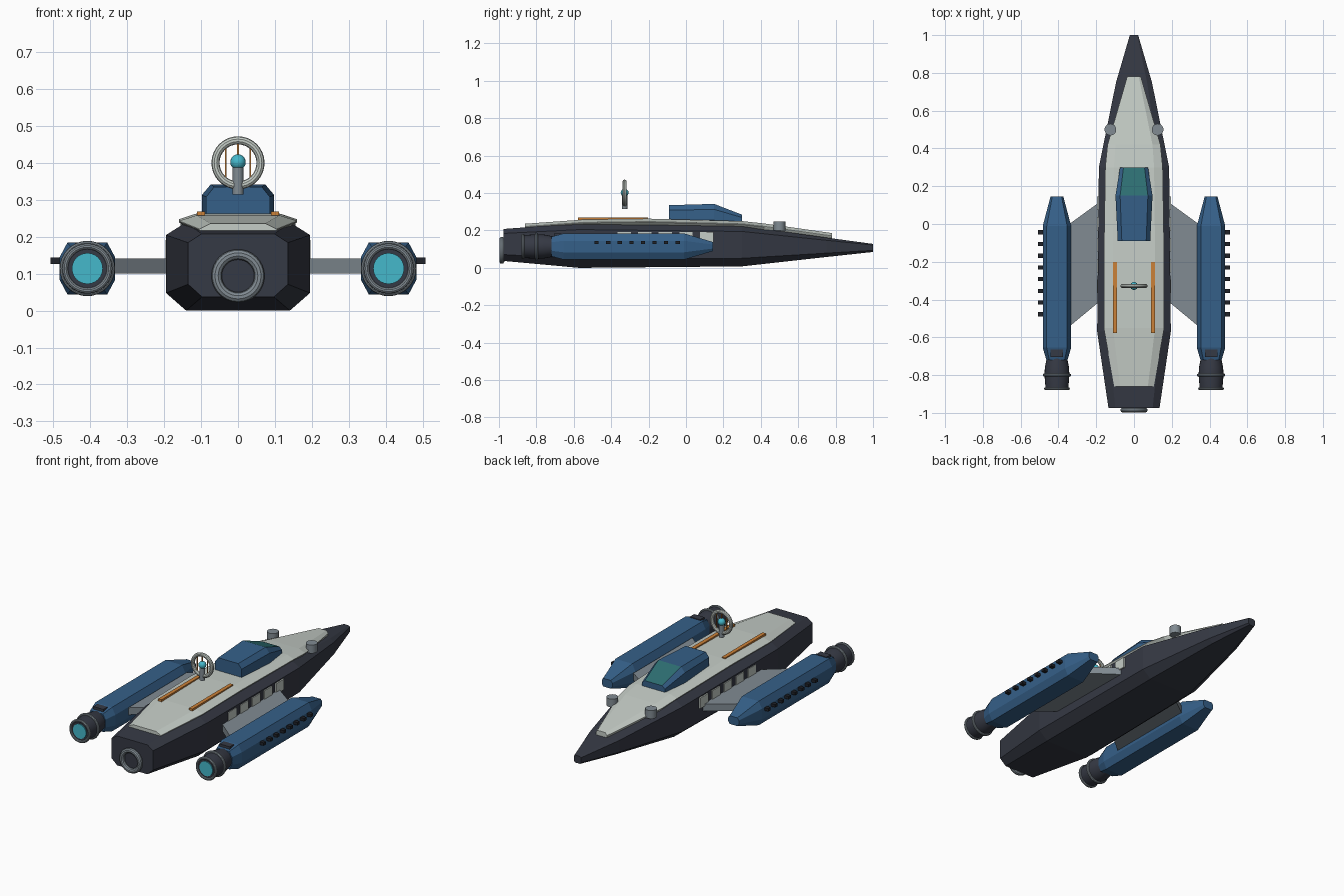
import bpy, bmesh, math
from mathutils import Matrix, Vector

if "Cube" in bpy.data.objects:
    bpy.data.objects.remove(bpy.data.objects["Cube"])


def material(name, rgb):
    m = bpy.data.materials.new(name)
    m.diffuse_color = (*rgb, 1)
    m.use_nodes = True
    m.node_tree.nodes["Principled BSDF"].inputs["Base Color"].default_value = m.diffuse_color
    return m


DARK = material("dark hull", (0.036, 0.041, 0.058))
BLACK = material("black port", (0.014, 0.016, 0.022))
BLUE = material("blue paint", (0.036, 0.117, 0.25))
GREY = material("mid grey", (0.22, 0.26, 0.29))
LIGHT = material("pale plating", (0.56, 0.61, 0.57))
ORANGE = material("orange trim", (0.6, 0.22, 0.04))
CYAN = material("cyan glow", (0.06, 0.48, 0.6))
GLASS = material("teal glass", (0.026, 0.155, 0.165))


def finish(name, bm, mat, smooth=False):
    bmesh.ops.recalc_face_normals(bm, faces=bm.faces)
    me = bpy.data.meshes.new(name)
    bm.to_mesh(me)
    bm.free()
    me.materials.append(mat)
    if smooth:
        for p in me.polygons:
            p.use_smooth = True
        me.set_sharp_from_angle(angle=math.radians(35))
    ob = bpy.data.objects.new(name, me)
    bpy.context.collection.objects.link(ob)
    return ob


def skin(bm, rings, closed=False):
    vs = [[bm.verts.new(p) for p in r] for r in rings]
    n = len(vs[0])
    pairs = list(zip(vs, vs[1:])) + ([(vs[-1], vs[0])] if closed else [])
    for a, b in pairs:
        for i in range(n):
            j = (i + 1) % n
            bm.faces.new((a[i], a[j], b[j], b[i]))
    if not closed:
        bm.faces.new(vs[0])
        bm.faces.new(vs[-1])


def loft(name, sections, mat, bottom, top, cx=0):
    """Eight-sided body along y; sections are (y, half width, low z, high z).
    bottom and top give the chamfer (width fraction, height fraction)."""
    rings = []
    for y, w, lo, hi in sections:
        h = hi - lo
        half = [(w * (1 - bottom[0]), lo), (w, lo + h * bottom[1]),
                (w, hi - h * top[1]), (w * (1 - top[0]), hi)]
        pts = half + [(-x, z) for x, z in reversed(half)]
        rings.append([(cx + x, y, z) for x, z in pts])
    bm = bmesh.new()
    skin(bm, rings)
    return finish(name, bm, mat)


def box(name, c, s, mat):
    bm = bmesh.new()
    bmesh.ops.create_cube(bm, size=1, matrix=Matrix.Translation(c) @ Matrix.Diagonal((*s, 1)))
    return finish(name, bm, mat)


def lathe(name, c, profile, mat, axis="y", n=24):
    """Turn (position along axis, radius) points about an axis through c."""
    rings = []
    for t, r in profile:
        ring = []
        for i in range(n):
            a = 2 * math.pi * i / n
            u, v = r * math.cos(a), r * math.sin(a)
            ring.append(Vector(c) + Vector((u, t, v) if axis == "y" else (u, v, t)))
        rings.append(ring)
    bm = bmesh.new()
    skin(bm, rings)
    return finish(name, bm, mat, True)


def ring(name, c, R, r, mat, n=32, m=10):
    """Torus facing along y."""
    rings = []
    for i in range(n):
        a = 2 * math.pi * i / n
        out = Vector((math.cos(a), 0, math.sin(a)))
        rings.append([Vector(c) + out * (R + r * math.cos(2 * math.pi * k / m))
                      + Vector((0, r * math.sin(2 * math.pi * k / m), 0)) for k in range(m)])
    bm = bmesh.new()
    skin(bm, rings, True)
    return finish(name, bm, mat, True)


# Main hull and raised deck plating
loft("hull", [(-0.975, 0.135, 0.037, 0.208), (-0.57, 0.195, 0, 0.238),
              (0.3, 0.186, 0.008, 0.225), (0.75, 0.095, 0.058, 0.162),
              (1.0, 0.022, 0.085, 0.128)], DARK, (0.28, 0.2), (0.27, 0.14))
loft("deck", [(-0.86, 0.105, 0.2, 0.236), (-0.55, 0.16, 0.222, 0.258),
              (-0.2, 0.16, 0.226, 0.263), (0.3, 0.152, 0.215, 0.25),
              (0.42, 0.14, 0.2, 0.237), (0.78, 0.036, 0.15, 0.186)],
     LIGHT, (0.12, 0.5), (0.3, 0.42))

# Stern thruster
ring("stern_thruster_ring", (0, -0.985, 0.094), 0.058, 0.014, GREY)

# Cabin with a sloping windscreen
cabin = loft("cabin", [(-0.09, 0.086, 0.245, 0.335), (0.15, 0.098, 0.245, 0.342),
                       (0.3, 0.074, 0.235, 0.284)], BLUE, (0.1, 0.1), (0.25, 0.3))
cabin.data.materials.append(GLASS)
for p in cabin.data.polygons:
    if p.center.y > 0.16 and p.normal.z > 0.6 and abs(p.normal.x) < 0.1:
        p.material_index = 1

# Antenna: post, glowing ball, hoop and wires
AY = -0.328
lathe("antenna_post", (0, AY, 0), [(0.315, 0.015), (0.39, 0.015)], GREY, "z", 16)
bm = bmesh.new()
bmesh.ops.create_uvsphere(bm, u_segments=16, v_segments=10, radius=0.021,
                          matrix=Matrix.Translation((0, AY, 0.402)))
finish("antenna_ball", bm, CYAN, True)
ring("antenna_hoop", (0, AY, 0.4), 0.061, 0.011, LIGHT)
for x in (-0.033, 0, 0.033):
    box("antenna_wire", (x, AY, 0.4), (0.005, 0.005, 0.104), ORANGE)

for s in (-1, 1):
    # Deck fittings
    box("deck_rail", (s * 0.1, -0.39, 0.263), (0.022, 0.375, 0.012), ORANGE)
    lathe("sensor_disc", (s * 0.125, 0.5, 0), [(0.2, 0.031), (0.248, 0.031)], GREY, "z", 20)

    # Pale panels along the hull sides
    for i in range(5):
        box("side_panel", (s * 0.186, -0.33 + 0.11 * i, 0.16), (0.02, 0.072, 0.062), LIGHT)

    # Wing strut
    plan = [(0.17, 0.125), (0.345, -0.002), (0.345, -0.545), (0.17, -0.4)]
    bm = bmesh.new()
    skin(bm, [[(s * x, y, z) for x, y in plan] for z in (0.1, 0.141)])
    finish("wing", bm, GREY)

    # Side pod
    px, pz = s * 0.408, 0.114
    loft("pod", [(-0.72, 0.056, 0.062, 0.166), (-0.655, 0.075, 0.044, 0.184),
                 (-0.01, 0.075, 0.044, 0.184), (0.145, 0.034, 0.09, 0.138)],
         BLUE, (0.28, 0.28), (0.28, 0.28), px)
    box("pod_vent", (px, -0.685, 0.172), (0.066, 0.04, 0.026), DARK)
    for i in range(8):
        box("pod_port", (s * 0.49, -0.478 + 0.062 * i, 0.135), (0.036, 0.022, 0.017), BLACK)

    # Pod engine with collars and glowing outlet
    lathe("engine", (px, 0, pz), [(-0.69, 0.05), (-0.76, 0.064), (-0.8, 0.066),
                                  (-0.873, 0.06)], DARK)
    ring("engine_collar", (px, -0.8, pz), 0.067, 0.008, GREY)
    ring("outlet_collar", (px, -0.872, pz), 0.06, 0.008, GREY)
    lathe("outlet_glow", (px, 0, pz), [(-0.87, 0.042), (-0.878, 0.042)], CYAN)
